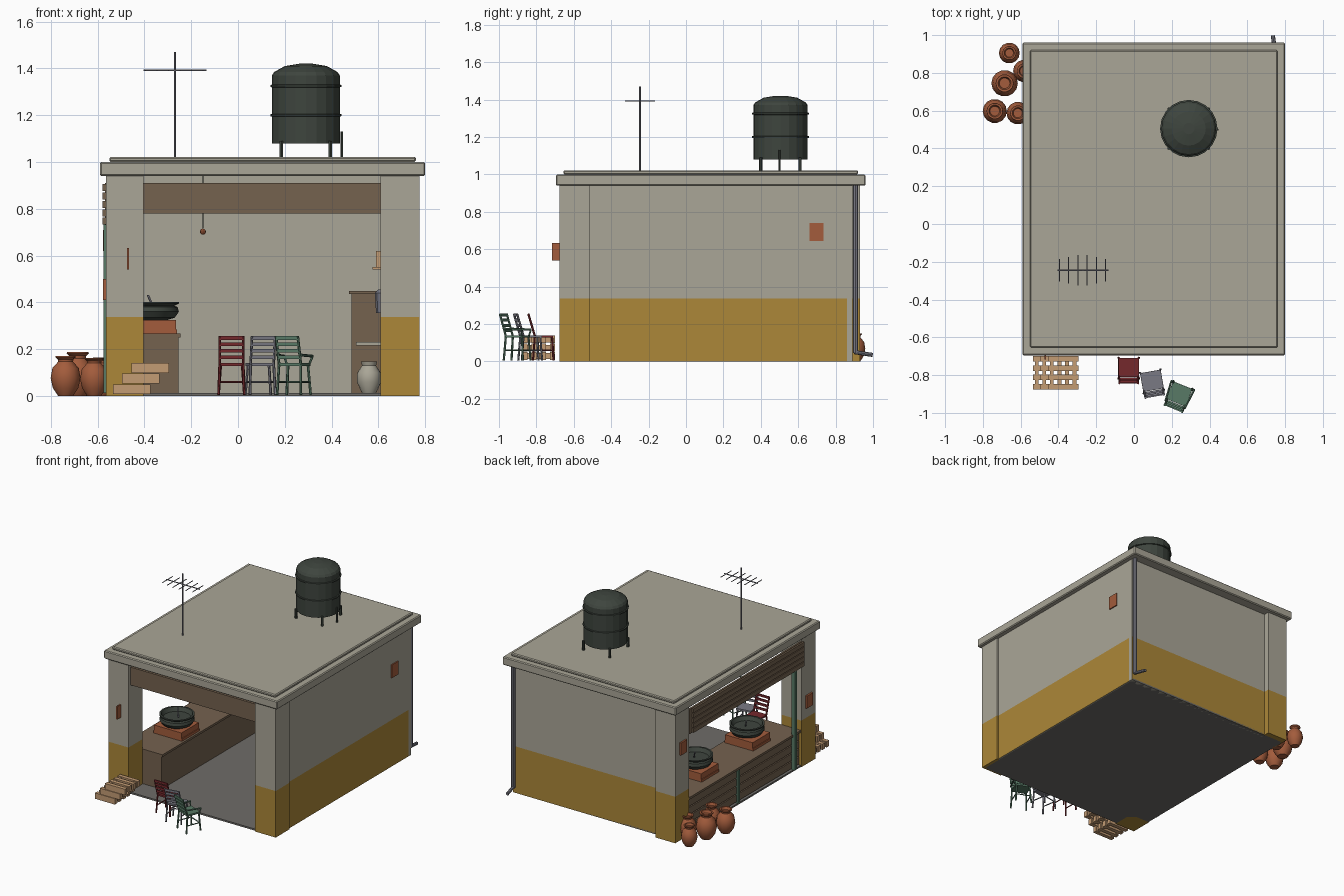
import bpy, bmesh, math
from mathutils import Vector, Matrix

if "Cube" in bpy.data.objects:
    bpy.data.objects.remove(bpy.data.objects["Cube"])


def material(name, r, g, b):
    m = bpy.data.materials.new(name)
    m.diffuse_color = [(c / 255 / 12.92 if c < 11 else ((c / 255 + .055) / 1.055) ** 2.4)
                       for c in (r, g, b)] + [1]
    m.use_nodes = True
    m.node_tree.nodes["Principled BSDF"].inputs["Base Color"].default_value = m.diffuse_color
    return m


CONCRETE = material("concrete", 170, 166, 151)
OCHRE = material("ochre paint", 172, 135, 56)
WOOD = material("brown wood", 117, 98, 79)
CLAY = material("terracotta", 163, 92, 60)
TANK = material("dark green plastic", 62, 69, 62)
RED = material("dark red paint", 117, 40, 44)
METAL = material("grey metal", 122, 122, 132)
GREEN = material("green paint", 88, 122, 102)
TAN = material("pale wood", 196, 156, 116)
FLOOR = material("floor cement", 110, 108, 104)


def box(bm, x0, x1, y0, y1, z0, z1):
    mat = Matrix.Translation(((x0 + x1) / 2, (y0 + y1) / 2, (z0 + z1) / 2)) \
        @ Matrix.Diagonal((x1 - x0, y1 - y0, z1 - z0, 1))
    bmesh.ops.create_cube(bm, size=1, matrix=mat)


def rod(bm, p, q, r=.005, seg=6):
    p, q = Vector(p), Vector(q)
    d = q - p
    mat = Matrix.Translation((p + q) / 2) @ d.to_track_quat('Z', 'Y').to_matrix().to_4x4()
    bmesh.ops.create_cone(bm, cap_ends=True, segments=seg, radius1=r, radius2=r,
                          depth=d.length, matrix=mat)


def lathe(bm, profile, x, y, seg=16):
    rings = [[bm.verts.new((x + r * math.cos(2 * math.pi * i / seg),
                            y + r * math.sin(2 * math.pi * i / seg), z)) for i in range(seg)]
             for r, z in profile]
    for a, b in zip(rings, rings[1:]):
        for i in range(seg):
            j = (i + 1) % seg
            bm.faces.new((a[i], a[j], b[j], b[i]))
    bm.faces.new(rings[0][::-1])
    bm.faces.new(rings[-1])


def finish(name, bm, *mats, smooth=False):
    me = bpy.data.meshes.new(name)
    bm.to_mesh(me)
    bm.free()
    for m in mats:
        me.materials.append(m)
    ob = bpy.data.objects.new(name, me)
    bpy.context.collection.objects.link(ob)
    if smooth:
        me.shade_smooth()
        me.set_sharp_from_angle(angle=math.radians(35))
    return ob


def boxes(name, mat, *bounds):
    bm = bmesh.new()
    for b in bounds:
        box(bm, *b)
    return finish(name, bm, mat)


def painted(name, bounds, outside=None):
    """Concrete block with an ochre dado, on all sides or on one outer side."""
    bm = bmesh.new()
    box(bm, *bounds)
    bmesh.ops.bisect_plane(bm, geom=bm.verts[:] + bm.edges[:] + bm.faces[:],
                           plane_co=(0, 0, .337), plane_no=(0, 0, 1))
    for f in bm.faces:
        low = f.calc_center_median().z < .337
        f.material_index = int(low and (outside is None or f.normal.dot(Vector(outside)) > .5))
    return finish(name, bm, CONCRETE, OCHRE)


# Shell: floor, pillars, walls, roof
boxes("floor", FLOOR, (-.56, .755, -.665, .89, 0, .012))
painted("front_left_pillar", (-.565, -.405, -.675, -.515, 0, .94))
painted("front_right_pillar", (.61, .775, -.675, -.515, 0, .94))
painted("back_left_pillar", (-.565, -.405, .77, .93, 0, .94))
painted("right_wall", (.70, .765, -.515, .86, 0, .94), (1, 0, 0))
painted("back_wall", (-.405, .765, .86, .89, 0, .94), (0, 1, 0))
for name, b in (("roof_slab", (-.59, .80, -.695, .96, .94, 1.0)),
                ("roof_screed", (-.55, .76, -.655, .92, 1.0, 1.022))):
    bev = boxes(name, CONCRETE, b).modifiers.new("edge", 'BEVEL')
    bev.width, bev.segments = .006, 1

# Front beam and slatted side shutter
boxes("front_beam", WOOD, (-.405, .61, -.65, -.61, .78, .91))
boxes("side_shutter", WOOD, (-.568, -.555, -.52, .77, .73, .91),
      *[(-.58, -.565, -.53, .74, .732 + i * .036, .762 + i * .036) for i in range(5)])

# Serving counter with plank front and green posts
boxes("counter", WOOD, (-.54, -.255, -.51, .77, .012, .25), (-.56, -.245, -.515, .775, .25, .266),
      *[(-.55, -.53, -.51, .77, .02 + i * .058, .07 + i * .058) for i in range(4)])
boxes("counter_posts", GREEN, (-.565, -.545, .19, .21, .012, .25),
      (-.575, -.55, -.45, -.425, .012, .75))

# Two brick stoves with wide pans
for y in (-.17, .42):
    boxes("stove_bricks", CLAY, (-.49, -.26, y - .1, y + .1, .266, .284),
          (-.485, -.265, y - .1, y + .1, .284, .325))
    bm = bmesh.new()
    lathe(bm, [(.06, .322), (.1, .335), (.117, .36), (.112, .38), (.098, .385), (.118, .395),
               (.118, .402), (.105, .402), (.09, .375)], -.37, y)
    finish("pan", bm, TANK, smooth=True)
    bm = bmesh.new()
    rod(bm, (-.36, y, .375), (-.385, y + .03, .43))
    finish("ladle", bm, METAL)

# Hanging lamp
bm = bmesh.new()
rod(bm, (-.15, -.1, .715), (-.15, -.1, .94), .003)
finish("lamp_cord", bm, TANK)
bm = bmesh.new()
bmesh.ops.create_uvsphere(bm, u_segments=8, v_segments=6, radius=.013,
                          matrix=Matrix.Translation((-.15, -.1, .702)))
finish("lamp_bulb", bm, CLAY)

# Cabinet, shelf and jars along the right wall
boxes("cabinet", WOOD, (.485, .70, .1, .75, .012, .435), (.475, .70, .09, .76, .435, .448))
boxes("cabinet_ledge", CONCRETE, (.505, .70, 0, .1, .215, .23))
boxes("wall_shelf", TAN, (.575, .70, .1, .5, .54, .552), (.59, .69, .15, .45, .552, .62))
bm = bmesh.new()
lathe(bm, [(.04, .355), (.045, .44), (.03, .455)], .63, 0, 10)
finish("wall_can", bm, METAL)
bm = bmesh.new()
lathe(bm, [(.03, .012), (.052, .06), (.05, .1), (.03, .13), (.035, .147), (.025, .147)], .56, -.1)
finish("pale_jar", bm, CONCRETE, smooth=True)

# Small wall signs
boxes("wall_signs", CLAY, (.765, .773, .66, .735, .645, .74),
      (-.475, -.465, -.717, -.675, .54, .633),
      (-.577, -.565, .81, .88, .62, .71), (-.577, -.565, -.63, -.56, .41, .50))

# Drain pipe
bm = bmesh.new()
rod(bm, (.75, .906, .045), (.75, .906, .94), .014, 8)
rod(bm, (.75, .9, .05), (.735, .997, .035), .011, 8)
finish("drain_pipe", bm, METAL)

# Water tank on legs
bm = bmesh.new()
prof = [(.145, 1.08)]
for z in (1.2, 1.325):
    prof += [(.145, z - .006), (.152, z - .004), (.152, z + .004), (.145, z + .006)]
lathe(bm, prof + [(.145, 1.37), (.135, 1.385), (.09, 1.41), (.03, 1.42)], .29, .505, 20)
for i in range(4):
    a = math.pi / 4 + i * math.pi / 2
    x, y = .29 + .148 * math.cos(a), .505 + .148 * math.sin(a)
    rod(bm, (x, y, 1.022), (x, y, 1.09), .009)
rod(bm, (.443, .5, 1.02), (.443, .5, 1.13), .006)
finish("water_tank", bm, TANK)

# Roof antenna
bm = bmesh.new()
rod(bm, (-.27, -.245, 1.02), (-.27, -.245, 1.47), .005)
rod(bm, (-.405, -.245, 1.392), (-.135, -.245, 1.392), .004)
for i in range(6):
    x, h = -.395 + i * .049, (.06, .07, .08, .08, .07, .06)[i]
    rod(bm, (x, -.245 - h, 1.392), (x, -.245 + h, 1.392), .003)
finish("antenna", bm, METAL)

# Clay pots at the back left corner
for x, y, r, h in ((-.66, .905, .055, .15), (-.58, .81, .06, .165), (-.685, .745, .07, .187),
                   (-.737, .598, .064, .17), (-.615, .587, .06, .163)):
    bm = bmesh.new()
    lathe(bm, [(r * .5, 0), (r * .85, h * .2), (r, h * .45), (r * .88, h * .7), (r * .5, h * .86),
               (r * .52, h * .92), (r * .68, h * .97), (r * .66, h), (r * .5, h), (r * .4, h * .9)],
          x, y, 14)
    finish("clay_pot", bm, CLAY, smooth=True)

# Staggered pile of slatted trays
for i, x in enumerate((-.535, -.495, -.455)):
    z = .008 + i * .045
    boxes("slatted_tray", TAN, *[(x, x + .16, y, y + .028, z, z + .042)
                                 for y in (-.875, -.826, -.777, -.728)],
          (x + .01, x + .03, -.87, -.70, z + .004, z + .036),
          (x + .13, x + .15, -.87, -.70, z + .004, z + .036))


# Chairs facing the shop
def chair(name, mat, x, y, turn, arms):
    bm = bmesh.new()
    box(bm, -.055, .055, -.05, .05, .128, .14)
    for s in (-1, 1):
        rod(bm, (s * .055, .052, .005), (s * .046, .044, .13), .006)
        rod(bm, (s * .055, -.058, .005), (s * .05, -.048, .135), .006)
        rod(bm, (s * .05, -.048, .135), (s * .05, -.083, .255), .006)
        rod(bm, (s * .052, -.052, .06), (s * .052, .047, .06), .004)
        if arms:
            rod(bm, (s * .055, -.06, .175), (s * .065, .05, .17), .006)
            rod(bm, (s * .065, .05, .17), (s * .05, .042, .13), .005)
    rod(bm, (-.05, .047, .06), (.05, .047, .06), .004)
    for z in (.165, .193, .221, .248):
        yy = -.048 - .035 * (z - .135) / .12
        box(bm, -.05, .05, yy - .004, yy + .004, z - .008, z + .008)
    ob = finish(name, bm, mat)
    ob.location, ob.rotation_euler = (x, y, 0), (0, 0, math.radians(turn))


chair("red_chair", RED, -.028, -.76, 0, False)
chair("grey_chair", METAL, .095, -.83, 10, False)
chair("green_chair", GREEN, .24, -.9, -22, True)
